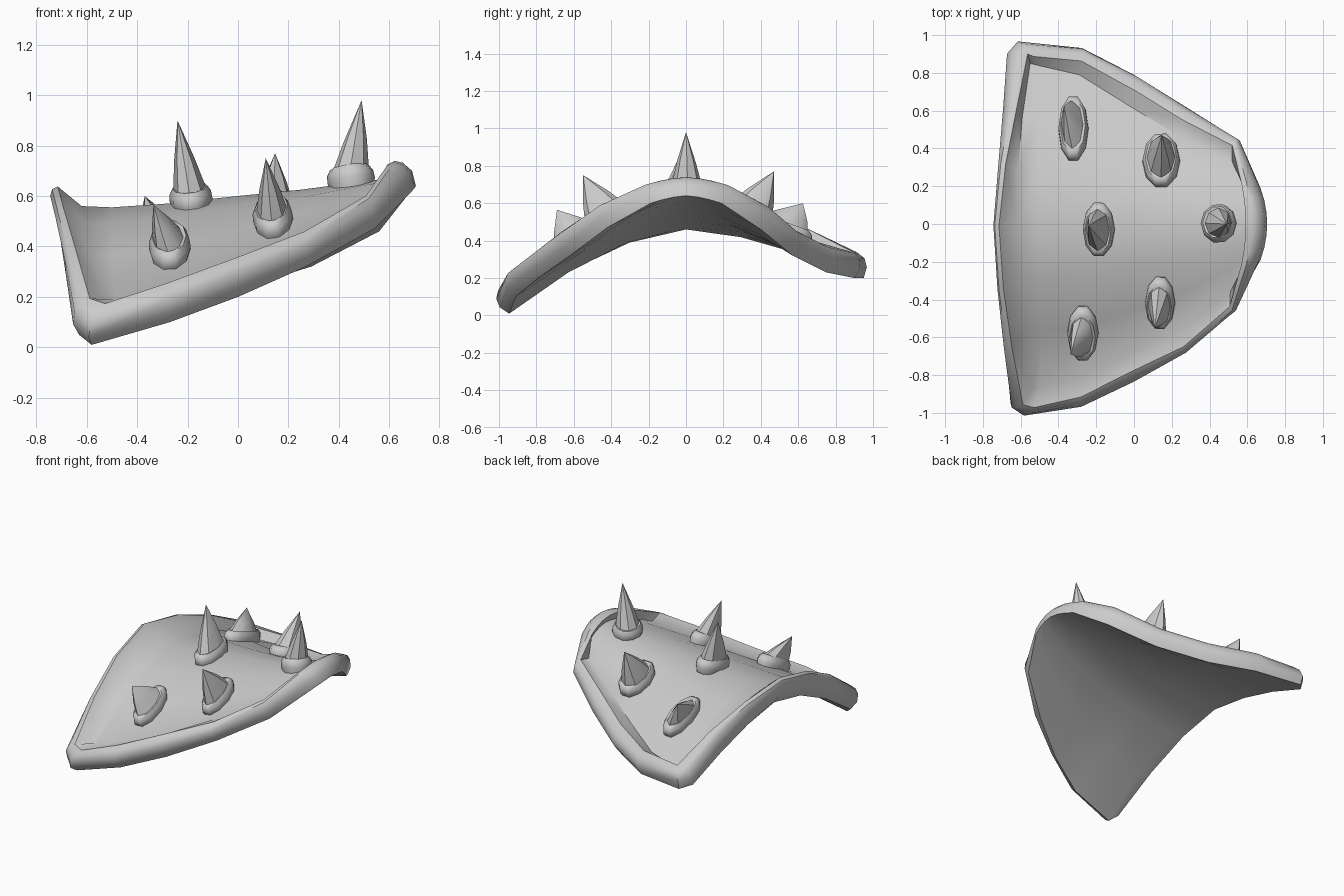
import bpy, bmesh, math
from mathutils import Vector
from mathutils.bvhtree import BVHTree

if "Cube" in bpy.data.objects:
    bpy.data.objects.remove(bpy.data.objects["Cube"])

N = 7  # points across each row


def finish(bm, name, angle):
    """Weld, orient, mark sharp edges and make the object."""
    bmesh.ops.remove_doubles(bm, verts=bm.verts, dist=0.0005)
    bmesh.ops.recalc_face_normals(bm, faces=bm.faces)
    for f in bm.faces:
        f.smooth = True
    for e in bm.edges:
        e.smooth = e.calc_face_angle(0) < math.radians(angle)
    me = bpy.data.meshes.new(name)
    bm.to_mesh(me)
    bm.free()
    ob = bpy.data.objects.new(name, me)
    bpy.context.collection.objects.link(ob)
    return ob


def arch_rows(rows):
    """Each row arches from its front edge over the ridge to its back edge."""
    out = []
    for left, right, ridge, bow in rows:
        line = []
        for j in range(N):
            t = 2 * j / (N - 1) - 1
            s = abs(t)
            x = left[0] + (right[0] - left[0]) * (t + 1) / 2 + bow * (1 - s * s)
            edge = left if t < 0 else right
            line.append(Vector((x, edge[1] * s, ridge - (ridge - edge[2]) * s ** 1.6)))
        out.append(line)
    return out


def border(g):
    return (g[0][::-1] + [r[0] for r in g[1:]] + g[-1][1:]
            + [r[-1] for r in g[-2:0:-1]])


def add_grid(bm, g, closed=False):
    vs = [[bm.verts.new(p) for p in r] for r in g]
    n = len(g[0])
    for a, b in zip(vs, vs[1:]):
        for j in range(n if closed else n - 1):
            k = (j + 1) % n
            bm.faces.new((a[j], a[k], b[k], b[j]))
    return vs


# Underside rows, rear to nose: front edge, back edge, ridge height, bow in x
under = arch_rows([
    ((-.63, -.91, .05), (-.67, .88, .22), .46, -.03),
    ((-.58, -.945, .01), (-.61, .95, .20), .47, 0),
    ((-.27, -.91, .10), (-.28, .90, .20), .50, 0),
    ((0, -.79, .20), (0, .75, .23), .53, 0),
    ((.27, -.62, .32), (.29, .57, .32), .57, 0),
    ((.54, -.42, .47), (.56, .40, .46), .61, 0),
    ((.67, -.19, .60), (.67, .19, .60), .64, .035)])
# Top panel rows inside the rim
panel = arch_rows([
    ((-.53, -.87, .18), (-.55, .85, .28), .56, -.08),
    ((-.49, -.855, .19), (-.51, .84, .28), .555, 0),
    ((-.27, -.81, .25), (-.29, .79, .31), .57, 0),
    ((0, -.68, .34), (0, .61, .37), .60, 0),
    ((.25, -.55, .45), (.25, .46, .45), .625, 0),
    ((.51, -.36, .57), (.52, .33, .57), .66, 0),
    ((.60, -.18, .64), (.60, .18, .64), .67, .02)])

# Curved plate with raised rim
bm = bmesh.new()
add_grid(bm, under)
add_grid(bm, panel)
outer, inner = border(under), border(panel)
layers = [[] for _ in range(6)]
for i, (o, a) in enumerate(zip(outer, inner)):
    d = a - o - Vector((0, 0, .07))
    tangent = outer[(i + 1) % len(outer)] - outer[i - 1]
    n = tangent.cross(d).normalized()
    if n.z < 0:
        n = -n
    rear = .05 * max(0, 1 - abs(o.y)) if i < N else 0
    h = .125 + rear
    out = -d.normalized() * .012
    ring = (o, o + n * .06 + out, o + n * (h - .02) + d * .08,
            o + n * h + d * .35, o + n * h + d * .72, a)
    for lay, p in zip(layers, ring):
        lay.append(p)
add_grid(bm, layers, closed=True)
bm.normal_update()
body = finish(bm, "curved_plate", 42)

# Panel lookup used to seat the spikes
pts = [p for r in panel for p in r]
quads = [(i * N + j, i * N + j + 1, (i + 1) * N + j + 1, (i + 1) * N + j)
         for i in range(len(panel) - 1) for j in range(N - 1)]
tree = BVHTree.FromPolygons(pts, quads)


def spike(label, x, y, rx, ry, tip):
    c, n, _, _ = tree.ray_cast(Vector((x, y, 3)), Vector((0, 0, -1)))
    if n.z < 0:
        n = -n
    v = n.cross(Vector((1, 0, 0))).normalized()
    u = v.cross(n).normalized()
    tip = Vector(tip)

    def ring(scale, height, sides):
        return [c + n * height + scale * (u * rx * math.cos(k * math.tau / sides)
                + v * ry * math.sin(k * math.tau / sides)) for k in range(sides)]

    # Rounded collar
    bm = bmesh.new()
    vs = add_grid(bm, [ring(s, h, 10) for s, h in
                       ((.9, -.03), (1, .01), (.97, .04), (.82, .062), (.6, .055))], True)
    bm.faces.new(vs[0])
    bm.faces.new(vs[-1])
    finish(bm, "spike_collar_" + label, 60)

    # Faceted thorn
    bm = bmesh.new()
    base = ring(.8, .04, 8)
    mid = [p.lerp(tip, .45) + (p - c - n * .04) * .06 for p in base]
    vs = add_grid(bm, [base, mid], True)
    top = bm.verts.new(tip)
    for k in range(8):
        bm.faces.new((vs[1][k], vs[1][(k + 1) % 8], top))
    bm.faces.new(vs[0])
    finish(bm, "spike_" + label, 35)


spike("nose", .45, 0, .095, .105, (.49, 0, .98))
spike("centre", -.185, -.025, .085, .15, (-.24, -.01, .90))
spike("front_rear", -.27, -.57, .083, .165, (-.335, -.69, .565))
spike("front_nose", .14, -.41, .08, .155, (.11, -.55, .75))
spike("back_nose", .145, .33, .10, .155, (.147, .47, .77))
spike("back_rear", -.32, .50, .08, .185, (-.37, .625, .60))
